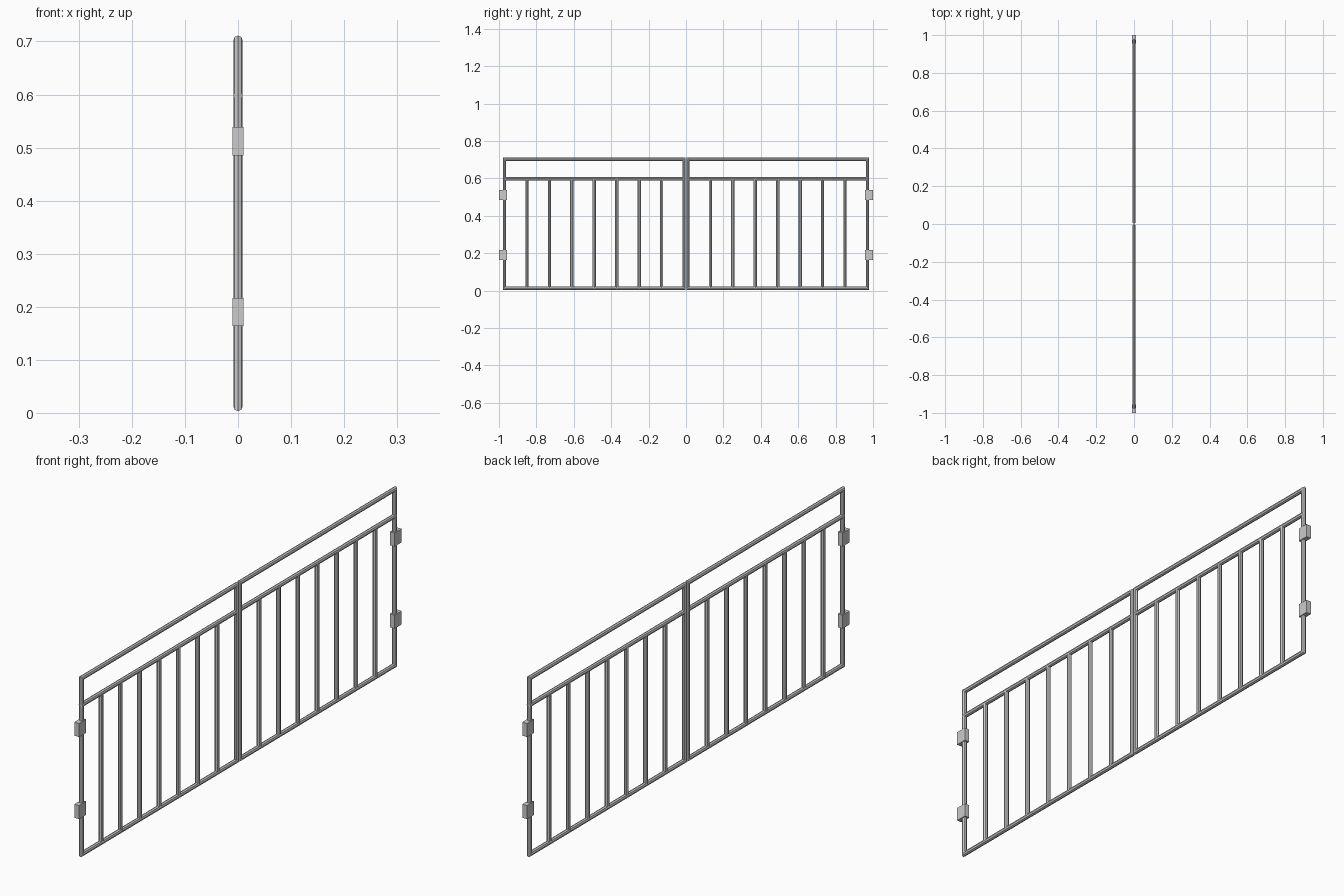
import bpy, bmesh
from math import cos, sin, pi
from mathutils import Vector, Matrix

if "Cube" in bpy.data.objects:
    bpy.data.objects.remove(bpy.data.objects["Cube"])

R = 0.0087                      # tube radius
SIDES = 8
Y_IN, Y_OUT = 0.0105, 0.97      # stile centre lines of one leaf
Z_BOT, Z_MID, Z_TOP = 0.012, 0.598, 0.7025


def finish(name, bm):
    bmesh.ops.recalc_face_normals(bm, faces=bm.faces)
    mesh = bpy.data.meshes.new(name)
    bm.to_mesh(mesh)
    bm.free()
    ob = bpy.data.objects.new(name, mesh)
    bpy.context.collection.objects.link(ob)
    return ob


def tube(name, a, b):
    a, b = Vector(a), Vector(b)
    d = b - a
    rot = d.to_track_quat('Z', 'X').to_matrix().to_4x4()
    bm = bmesh.new()
    bmesh.ops.create_cone(bm, cap_ends=True, segments=SIDES, radius1=R, radius2=R,
                          depth=d.length, matrix=Matrix.Translation((a + b) / 2) @ rot)
    return finish(name, bm)


def box(name, centre, size):
    bm = bmesh.new()
    bmesh.ops.create_cube(bm, size=1, matrix=Matrix.Translation(centre) @ Matrix.Diagonal((*size, 1)))
    return finish(name, bm)


def frame(name, y0, y1):
    # Mitred rectangular loop of octagonal tube
    bm = bmesh.new()
    rings = []
    for y, z, sy, sz in ((y0, Z_BOT, -1, -1), (y1, Z_BOT, 1, -1), (y1, Z_TOP, 1, 1), (y0, Z_TOP, -1, 1)):
        ring = []
        for i in range(SIDES):
            t = 2 * pi * i / SIDES
            ring.append(bm.verts.new((R * sin(t), y + sy * R * cos(t), z + sz * R * cos(t))))
        rings.append(ring)
    for k in range(4):
        p, q = rings[k], rings[(k + 1) % 4]
        for i in range(SIDES):
            j = (i + 1) % SIDES
            bm.faces.new((p[i], p[j], q[j], q[i]))
    return finish(name, bm)


for side, s in (("left", -1), ("right", 1)):
    # Outer frame of the leaf
    frame(f"{side}_frame", *sorted((s * Y_IN, s * Y_OUT)))
    # Middle rail
    tube(f"{side}_middle_rail", (0, s * Y_IN, Z_MID), (0, s * (Y_OUT + 0.005), Z_MID))
    # Upright bars
    for i in range(1, 8):
        y = s * (Y_IN + (Y_OUT - Y_IN) * i / 8)
        tube(f"{side}_bar_{i}", (0, y, Z_BOT), (0, y, Z_MID))
    # Hinge blocks on the outer stile
    for label, z in (("lower", 0.19), ("upper", 0.512)):
        box(f"{side}_{label}_hinge", (0, s * 0.978, z), (0.021, 0.044, 0.053))
